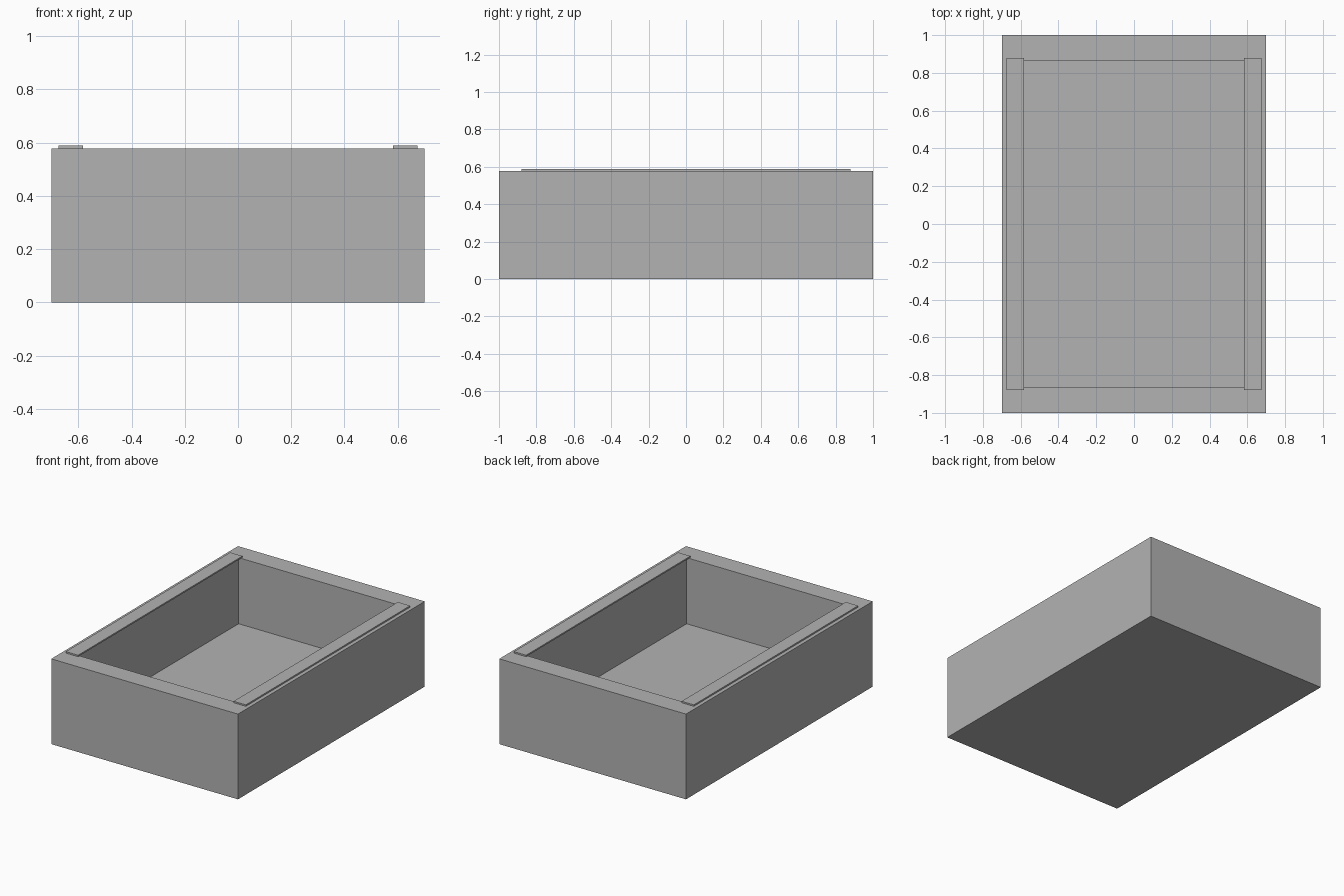
import bpy
import bmesh

if "Cube" in bpy.data.objects:
    bpy.data.objects.remove(bpy.data.objects["Cube"])

grey = bpy.data.materials.new("plain grey")
grey.diffuse_color = (0.45, 0.45, 0.45, 1)
grey.use_nodes = True
grey.node_tree.nodes["Principled BSDF"].inputs["Base Color"].default_value = grey.diffuse_color


def block(name, x, y, z):
    """Box spanning the given (min, max) ranges; returns the object."""
    bm = bmesh.new()
    bmesh.ops.create_cube(bm, size=1)
    for v in bm.verts:
        for i, (lo, hi) in enumerate((x, y, z)):
            v.co[i] = hi if v.co[i] > 0 else lo
    mesh = bpy.data.meshes.new(name)
    bm.to_mesh(mesh)
    bm.free()
    mesh.materials.append(grey)
    obj = bpy.data.objects.new(name, mesh)
    bpy.context.collection.objects.link(obj)
    return obj


# Open tray: inset the top face for the rim, then push it down to the floor
WALL_X, WALL_Y, HEIGHT, FLOOR = 0.14, 0.135, 0.578, 0.13
tray = block("tray", (-0.7, 0.7), (-1, 1), (0, HEIGHT))
bm = bmesh.new()
bm.from_mesh(tray.data)
top = max(bm.faces, key=lambda f: f.calc_center_median().z)
bmesh.ops.inset_individual(bm, faces=[top], thickness=WALL_X)
for v in top.verts:
    v.co.y = (1 - WALL_Y) * (1 if v.co.y > 0 else -1)
cavity = bmesh.ops.extrude_discrete_faces(bm, faces=[top])["faces"][0]
for v in cavity.verts:
    v.co.z = FLOOR
bm.to_mesh(tray.data)
bm.free()

# Thin rails lying on the long sides of the rim
for side, x in (("left", (-0.675, -0.583)), ("right", (0.583, 0.675))):
    block(side + "_rail", x, (-0.88, 0.88), (HEIGHT, 0.588))
